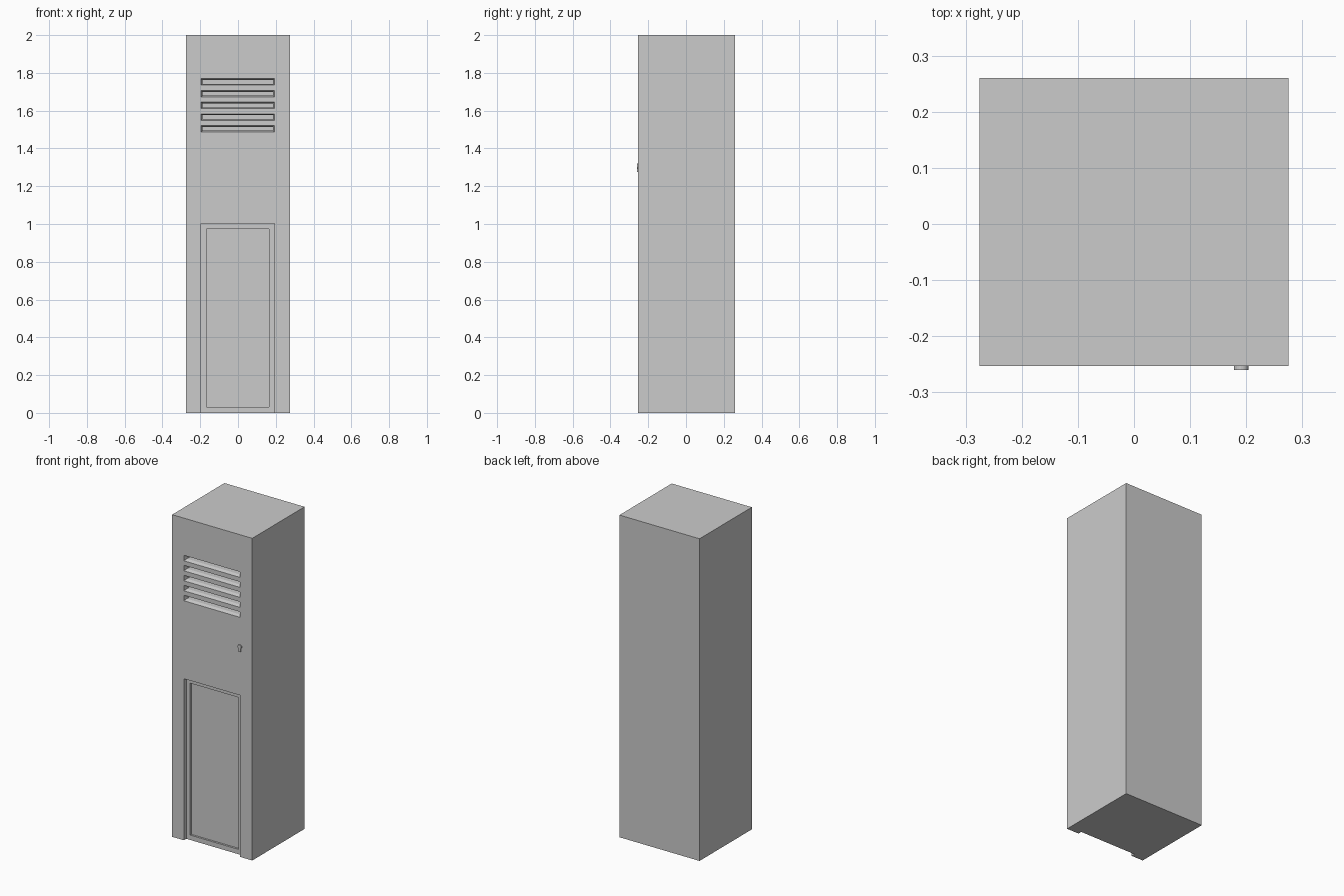
import bpy, bmesh, math

if "Cube" in bpy.data.objects:
    bpy.data.objects.remove(bpy.data.objects["Cube"])

FRONT, BACK = -0.253, 0.26


def mesh_object(name, bm):
    bmesh.ops.recalc_face_normals(bm, faces=bm.faces)
    me = bpy.data.meshes.new(name)
    bm.to_mesh(me)
    bm.free()
    ob = bpy.data.objects.new(name, me)
    bpy.context.collection.objects.link(ob)
    return ob


def prism(name, front_pts, y0, y1, back_pts=None):
    """Solid between an xz outline at y0 and a matching outline at y1."""
    bm = bmesh.new()
    a = [bm.verts.new((x, y0, z)) for x, z in front_pts]
    b = [bm.verts.new((x, y1, z)) for x, z in (back_pts or front_pts)]
    bm.faces.new(a)
    bm.faces.new(b[::-1])
    n = len(a)
    for i in range(n):
        j = (i + 1) % n
        bm.faces.new((a[i], b[i], b[j], a[j]))
    return mesh_object(name, bm)


def rect(x0, x1, z0, z1, inset=0.0):
    x0, x1, z0, z1 = x0 + inset, x1 - inset, z0 + inset, z1 - inset
    return [(x0, z0), (x1, z0), (x1, z1), (x0, z1)]


def cut(body, cutter):
    cutter.hide_render = True
    mod = body.modifiers.new("cut", 'BOOLEAN')
    mod.operation = 'DIFFERENCE'
    mod.solver = 'EXACT'
    mod.object = cutter
    bpy.context.view_layer.objects.active = body
    bpy.ops.object.modifier_apply(modifier=mod.name)
    bpy.data.objects.remove(cutter)


# Cabinet box with hollow inside
cabinet = prism("locker_cabinet", rect(-0.275, 0.275, 0, 2), FRONT, BACK)
cut(cabinet, prism("cavity", rect(-0.255, 0.255, 0.02, 1.98), FRONT + 0.05, BACK - 0.02))

# Lower door recess, open at the floor, with a second inset panel
cut(cabinet, prism("door_recess", rect(-0.195, 0.192, -0.05, 1.003), FRONT - 0.05, FRONT + 0.024))
cut(cabinet, prism("panel_recess", rect(-0.168, 0.165, 0.03, 0.973), FRONT - 0.05, FRONT + 0.036))

# Five vent slots: bevelled mouth and a narrower opening behind it
for i in range(5):
    z = 1.752 - 0.062 * i
    slot = (-0.195, 0.192, z - 0.017, z + 0.017)
    cut(cabinet, prism("vent_mouth", rect(*slot, -0.0004), FRONT - 0.001, FRONT + 0.02,
                       rect(*slot, 0.007)))
    cut(cabinet, prism("vent_opening", rect(*slot, 0.007), FRONT + 0.01, FRONT + 0.07))

# Keyhole-shaped lock plate
cx, cz, r = 0.191, 1.306, 0.013
outline = [(cx - 0.007, 1.275), (cx + 0.007, 1.275)]
for k in range(17):
    a = math.radians(-57 + 294 * k / 16)
    outline.append((cx + r * math.cos(a), cz + r * math.sin(a)))
lock = prism("lock_plate", outline, -0.26, FRONT + 0.005)
